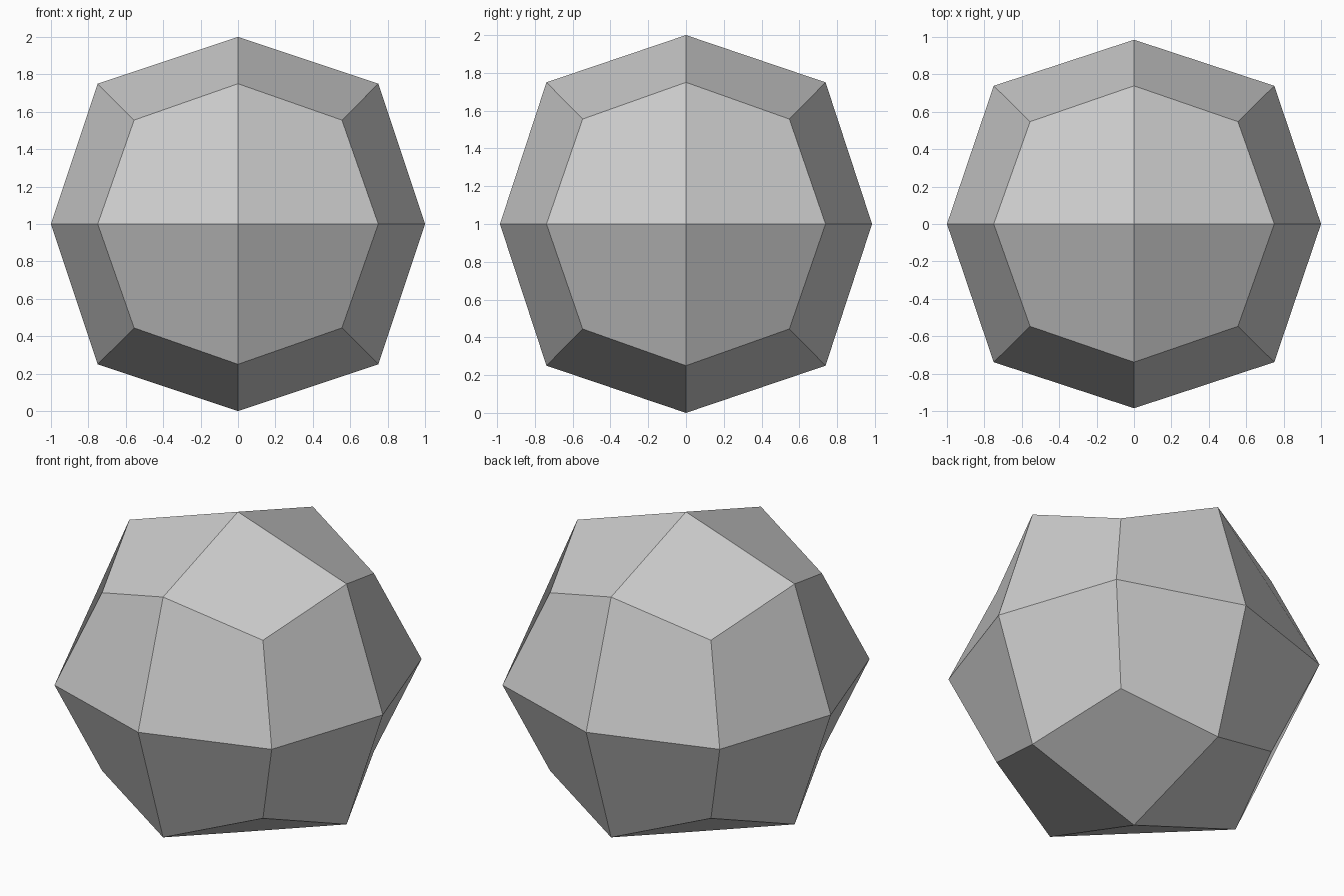
import bpy, bmesh

if "Cube" in bpy.data.objects:
    bpy.data.objects.remove(bpy.data.objects["Cube"])

# faceted boulder: a cube split once into 24 quads and rounded
bm = bmesh.new()
bmesh.ops.create_cube(bm, size=2)
bmesh.ops.subdivide_edges(bm, edges=bm.edges[:], cuts=1, use_grid_fill=True)

# face centres stay, edge midpoints and corners are pulled inwards
pull = {1: 1.0, 2: 0.75, 3: 5 / 9}
for v in bm.verts:
    v.co *= pull[sum(abs(c) > 0.5 for c in v.co)]
    v.co.y *= 0.985          # slightly flatter front to back
    v.co.z += 1.0            # stand on the ground

bmesh.ops.recalc_face_normals(bm, faces=bm.faces[:])
mesh = bpy.data.meshes.new("faceted_ball")
bm.to_mesh(mesh)
bm.free()
ball = bpy.data.objects.new("faceted_ball", mesh)
bpy.context.collection.objects.link(ball)
